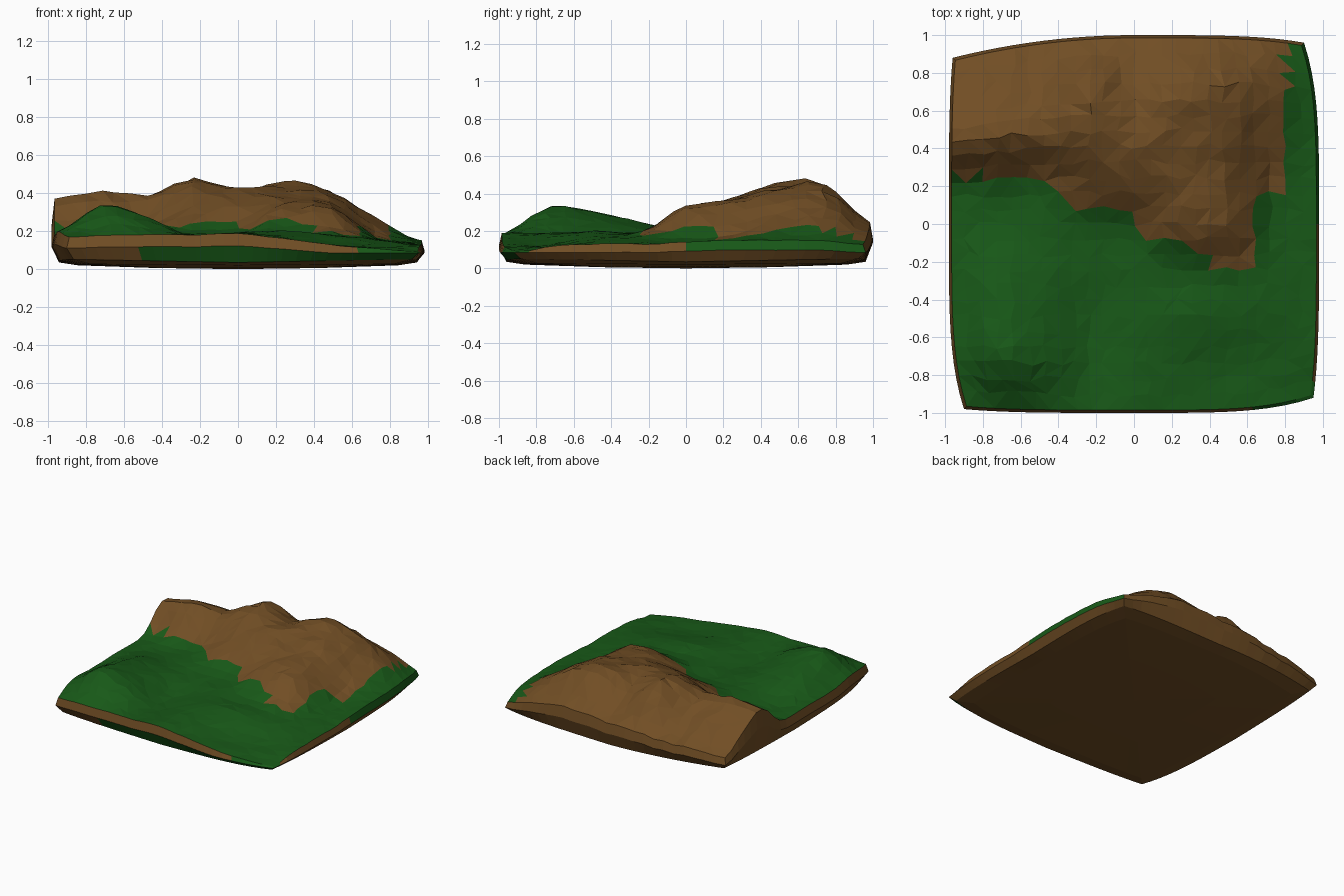
import bpy, bmesh, random

if "Cube" in bpy.data.objects:
    bpy.data.objects.remove(bpy.data.objects["Cube"])

random.seed(4)

# Coarse terrain heights: rows run back to front, columns left to right
HEIGHTS = [
    [.15, .17, .18, .21, .22, .24, .24, .19, .13],
    [.28, .31, .30, .45, .35, .45, .41, .28, .15],
    [.37, .41, .39, .46, .43, .43, .39, .24, .15],
    [.20, .22, .23, .33, .37, .37, .35, .18, .15],
    [.18, .19, .20, .20, .22, .31, .32, .16, .14],
    [.18, .25, .22, .18, .19, .19, .19, .16, .13],
    [.18, .30, .25, .16, .19, .20, .18, .15, .13],
    [.20, .33, .27, .17, .19, .17, .13, .12, .12],
    [.17, .18, .18, .18, .19, .16, .13, .11, .09],
]
# Foot of the cliff as seen from above
FOOT = [(-1.1, .26), (-.45, .24), (-.3, .06), (-.08, .12), (.08, -.1),
        (.28, -.08), (.46, -.27), (.64, -.24), (.65, .14), (.8, .15), (.81, 1.1)]
# Inward pull of each rounded corner (x, y, falloff), keyed by the signs of x and y
CORNER = {(-1, -1): (.08, .02, 4), (1, -1): (.03, .08, 4),
          (1, 1): (.08, .04, 4), (-1, 1): (.02, .12, 2)}
N = 24


def catmull(p, t):
    a, b, c, d = p
    return b + .5 * t * (c - a + t * (2*a - 5*b + 4*c - d + t * (3*(b - c) + d - a)))


def sample(row, s):
    i = min(int(s), 7)
    return catmull([row[max(0, min(8, i + k))] for k in (-1, 0, 1, 2)], s - i)


def height(u, v):
    return sample([sample(r, (u + 1) * 4) for r in HEIGHTS], (1 - v) * 4)


def foot_y(x):
    for (x0, y0), (x1, y1) in zip(FOOT, FOOT[1:]):
        if x0 <= x <= x1:
            return y0 + (y1 - y0) * (x - x0) / (x1 - x0)
    return 2


def place(u, v, s):
    # Nearly square outline with each corner drawn in
    cx, cy, p = CORNER[(1 if u > 0 else -1, 1 if v > 0 else -1)]
    return s * u * (.98 - cx * abs(v)**4), s * v * (1 - cy * abs(u)**p)


def material(name, col):
    m = bpy.data.materials.new(name)
    m.diffuse_color = (*col, 1)
    m.use_nodes = True
    m.node_tree.nodes["Principled BSDF"].inputs["Base Color"].default_value = m.diffuse_color
    return m


bm = bmesh.new()
BROWN, GREEN = 0, 1


def add_face(verts, mat):
    bm.faces.new(verts).material_index = mat


# Terrain surface
grid = []
for j in range(N + 1):
    row = []
    for i in range(N + 1):
        u, v = 2 * i / N - 1, 2 * j / N - 1
        inner = 0 < i < N and 0 < j < N
        ju = random.uniform(-.018, .018) if inner else 0
        jv = random.uniform(-.018, .018) if inner else 0
        z = height(u + ju, v + jv)
        z += random.uniform(-1, 1) * (.008 if v > foot_y(u) else .003)
        x, y = place(u + ju, v + jv, .985)
        row.append(bm.verts.new((x, y, z)))
    grid.append(row)
for j in range(N):
    for i in range(N):
        a, b, c, d = grid[j][i], grid[j][i+1], grid[j+1][i+1], grid[j+1][i]
        tris = [(a, b, c), (a, c, d)] if random.random() < .5 else [(a, b, d), (b, c, d)]
        for t in tris:
            cx, cy = sum(p.co.x for p in t) / 3, sum(p.co.y for p in t) / 3
            add_face(t, BROWN if cy > foot_y(cx) else GREEN)

# Rim path around the slab, anticlockwise from the front left
path = [(i, 0) for i in range(N)] + [(N, j) for j in range(N)]
path += [(N - i, N) for i in range(N)] + [(0, N - j) for j in range(N)]
top = [grid[j][i] for i, j in path]


def ring(scale, z_of):
    out = []
    for (i, j), t in zip(path, top):
        x, y = place(2 * i / N - 1, 2 * j / N - 1, scale)
        out.append(bm.verts.new((x, y, z_of(t.co.z, abs(x * y)))))
    return out


def side_color(level, x, y):
    if level > 1:                                 # underside
        return BROWN
    if y < -.88 and x < .92:                      # front
        return (BROWN if x < .65 else GREEN) if level == 0 else (GREEN if x > -.5 else BROWN)
    if x > .85:                                   # right
        return GREEN if level == 0 and (y > 0 or y < -.85) else BROWN
    return BROWN                                  # left and back


def bridge(lo, hi, level):
    for k in range(len(path)):
        n = (k + 1) % len(path)
        c = (hi[k].co + hi[n].co) / 2
        add_face((lo[k], lo[n], hi[n], hi[k]), side_color(level, c.x, c.y))


# Side walls and the gently bulging underside
mid = ring(1.0, lambda h, q: max(.085, h * .65))
low = ring(.96, lambda h, q: .035 + .02 * q)
base = ring(.86, lambda h, q: .02 + .01 * q)
core = ring(.45, lambda h, q: .006)
for level, (lo, hi) in enumerate([(mid, top), (low, mid), (base, low), (core, base)]):
    bridge(lo, hi, level)
centre = bm.verts.new((0, 0, 0))
for k in range(len(path)):
    add_face((centre, core[(k + 1) % len(path)], core[k]), BROWN)

bmesh.ops.recalc_face_normals(bm, faces=bm.faces)
mesh = bpy.data.meshes.new("terrain")
bm.to_mesh(mesh)
bm.free()
mesh.materials.append(material("rock_brown", (.165, .076, .018)))
mesh.materials.append(material("grass_green", (.009, .1, .009)))
bpy.context.collection.objects.link(bpy.data.objects.new("terrain", mesh))
